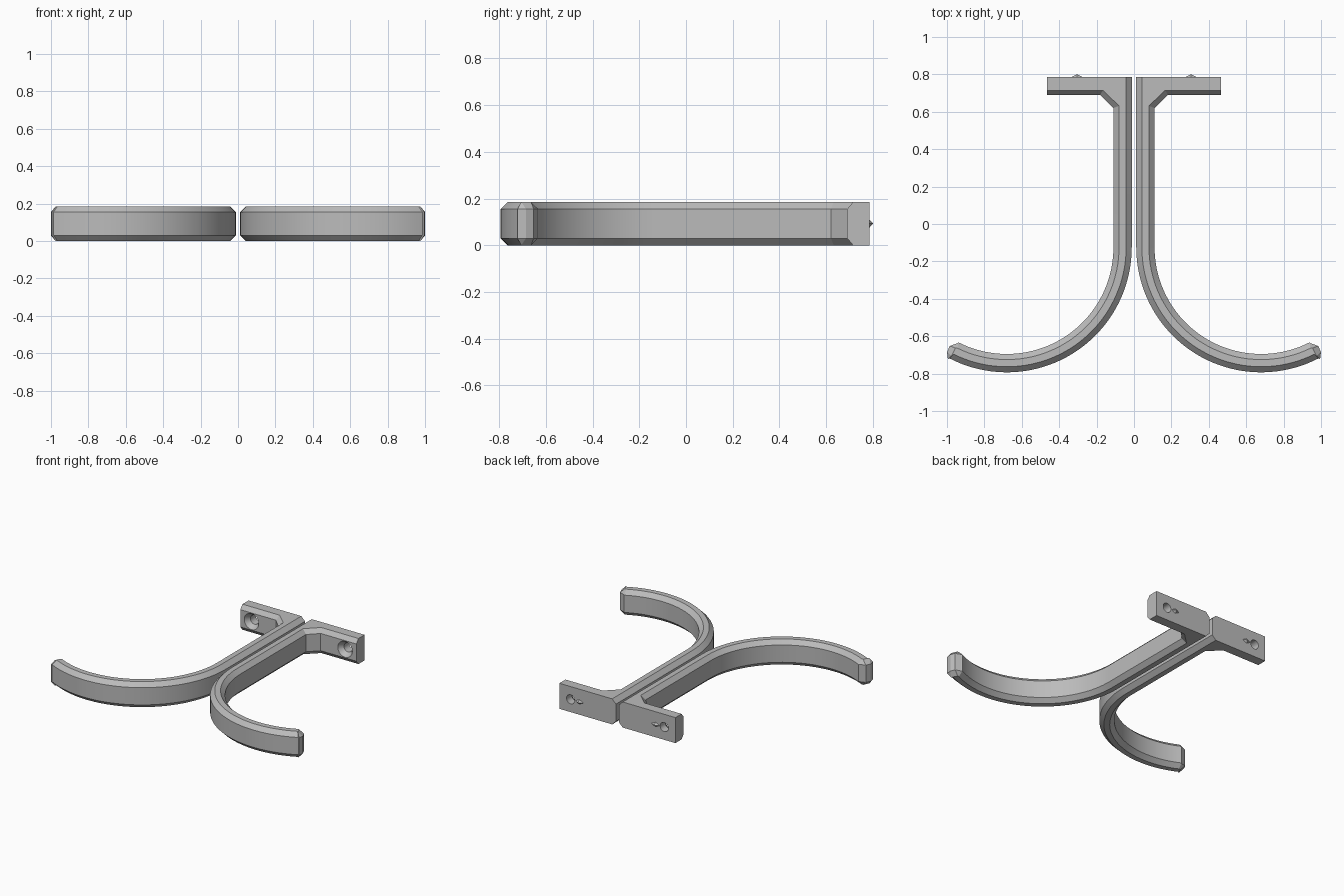
import bpy, bmesh, math

if "Cube" in bpy.data.objects:
    bpy.data.objects.remove(bpy.data.objects["Cube"])

H, C = 0.185, 0.03            # height and chamfer of the bar
CX, CY = 0.68, -0.125         # centre of the hook curve
SEG = 40

grey = bpy.data.materials.new("light grey")
grey.diffuse_color = (0.5, 0.5, 0.5, 1)
grey.use_nodes = True
grey.node_tree.nodes["Principled BSDF"].inputs["Base Color"].default_value = grey.diffuse_color


def arc(r, a0, a1):
    pts = []
    for i in range(SEG + 1):
        a = math.radians(a0 + (a1 - a0) * i / SEG)
        pts.append((CX + r * math.cos(a), CY + r * math.sin(a)))
    return pts


def finish(bm, name):
    bmesh.ops.remove_doubles(bm, verts=bm.verts, dist=1e-5)
    bmesh.ops.recalc_face_normals(bm, faces=bm.faces)
    me = bpy.data.meshes.new(name)
    bm.to_mesh(me)
    bm.free()
    me.materials.append(grey)
    ob = bpy.data.objects.new(name, me)
    bpy.context.collection.objects.link(ob)
    return ob


def loft(bm, rings):
    """Closed solid through rings of equal point count."""
    vs = [[bm.verts.new(p) for p in ring] for ring in rings]
    n = len(vs[0])
    for a, b in zip(vs, vs[1:]):
        for i in range(n):
            j = (i + 1) % n
            bm.faces.new((a[i], a[j], b[j], b[i]))
    bm.faces.new(vs[0][::-1])
    bm.faces.new(vs[-1])


# Full outline, and the matching inset outline of the flat top and bottom
outer = ([(0.012, 0.785)] + arc(0.668, 180, 297.3)
         + [(0.995, -0.722), (1.0, -0.685), (0.985, -0.652), (0.945, -0.638)]
         + arc(0.57, 297, 180)
         + [(0.11, 0.62), (0.18, 0.69), (0.465, 0.69), (0.465, 0.785)])
tip_a, tip_b = (0.975, -0.705), (0.955, -0.663)
inner = ([(0.042, 0.785)] + arc(0.638, 180, 296.5)
         + [tip_a, tip_a, tip_b, tip_b]
         + arc(0.60, 296, 180)
         + [(0.08, 0.632), (0.167, 0.715), (0.465, 0.715), (0.465, 0.785)])


def at_z(pts, z):
    return [(x, y, z) for x, y in pts]


# Hook with its mounting plate
bm = bmesh.new()
loft(bm, [at_z(inner, 0), at_z(outer, C), at_z(outer, H - C), at_z(inner, H)])
hook = finish(bm, "hook_right")

# Countersunk screw hole through the plate
bm = bmesh.new()
rings = []
for y, r in [(0.68, 0.058), (0.69, 0.058), (0.725, 0.033), (0.82, 0.033)]:
    rings.append([(0.375 + r * math.cos(t * math.tau / 32), y,
                   H / 2 + r * math.sin(t * math.tau / 32)) for t in range(32)])
loft(bm, rings)
cutter = finish(bm, "screw_hole_cutter")
cutter.hide_render = True

bpy.context.view_layer.objects.active = hook
mod = hook.modifiers.new("screw hole", 'BOOLEAN')
mod.operation, mod.object, mod.solver = 'DIFFERENCE', cutter, 'EXACT'
bpy.ops.object.modifier_apply(modifier=mod.name)
bpy.data.objects.remove(cutter)

# Small locating spike on the back of the plate
bm = bmesh.new()
base = [bm.verts.new((0.305 + dx, 0.784, H / 2 + dz))
        for dx, dz in [(0.034, 0), (0, 0.018), (-0.034, 0), (0, -0.018)]]
tip = bm.verts.new((0.305, 0.801, H / 2))
bm.faces.new(base)
for i in range(4):
    bm.faces.new((base[i], base[(i + 1) % 4], tip))
spike = finish(bm, "spike_right")

# Smooth the curves, then mirror to the left side
bpy.ops.object.select_all(action='DESELECT')
hook.select_set(True)
bpy.context.view_layer.objects.active = hook
bpy.ops.object.shade_smooth_by_angle(angle=math.radians(20))

for ob, name in [(hook, "hook_left"), (spike, "spike_left")]:
    me = ob.data.copy()
    bm = bmesh.new()
    bm.from_mesh(me)
    for v in bm.verts:
        v.co.x *= -1
    bmesh.ops.reverse_faces(bm, faces=bm.faces)
    bm.to_mesh(me)
    bm.free()
    bpy.context.collection.objects.link(bpy.data.objects.new(name, me))
